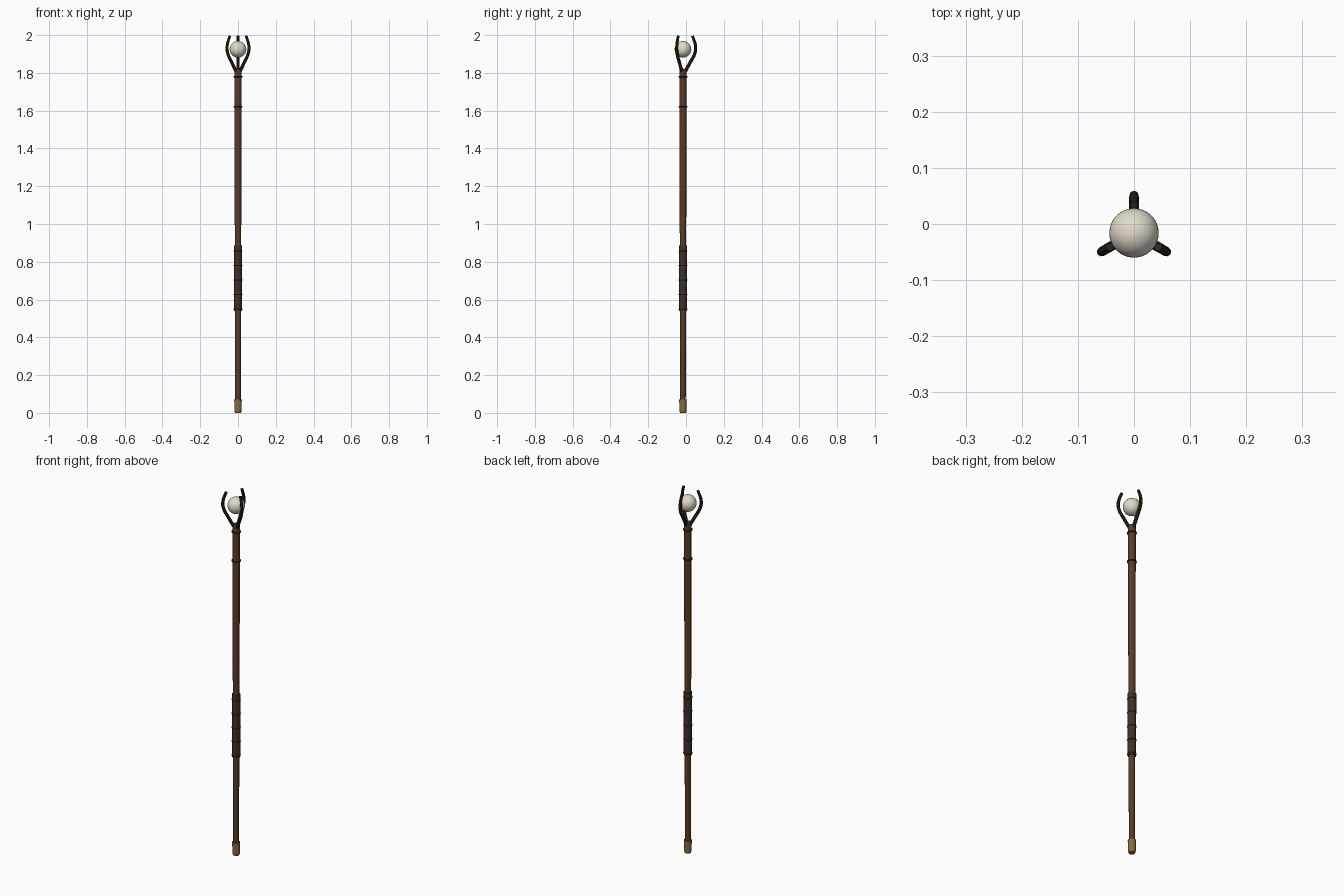
import bpy, math

if "Cube" in bpy.data.objects:
    bpy.data.objects.remove(bpy.data.objects["Cube"])

AXIS_Y = -0.016  # the staff axis sits slightly forward of the bounding centre


def material(name, rgb):
    m = bpy.data.materials.new(name)
    m.diffuse_color = (*rgb, 1)
    m.use_nodes = True
    m.node_tree.nodes["Principled BSDF"].inputs["Base Color"].default_value = m.diffuse_color
    return m


WOOD = material("wood", (0.10, 0.045, 0.02))
LEATHER = material("leather", (0.05, 0.03, 0.022))
DARK = material("dark_wood", (0.03, 0.02, 0.012))
BRASS = material("brass", (0.25, 0.15, 0.05))
PEARL = material("pearl", (0.75, 0.70, 0.60))


def finish(name, mat):
    ob = bpy.context.object
    ob.name = name
    ob.data.materials.append(mat)
    bpy.ops.object.shade_smooth_by_angle(angle=math.radians(40))
    return ob


def rod(name, z0, z1, r0, r1, mat, sides=24):
    bpy.ops.mesh.primitive_cone_add(vertices=sides, radius1=r0, radius2=r1, depth=z1 - z0,
                                    location=(0, AXIS_Y, (z0 + z1) / 2))
    return finish(name, mat)


def ring(name, z, radius, thick, mat):
    bpy.ops.mesh.primitive_torus_add(major_radius=radius, minor_radius=thick, major_segments=24,
                                     minor_segments=8, location=(0, AXIS_Y, z))
    return finish(name, mat)


# Shaft, ferrule and grip
rod("shaft", 0.02, 1.82, 0.0145, 0.0195, WOOD)
rod("ferrule_tip", 0, 0.012, 0.016, 0.019, BRASS)
rod("ferrule", 0.012, 0.07, 0.019, 0.020, BRASS)
rod("grip", 0.54, 0.885, 0.0205, 0.0215, LEATHER)

# Grip bands and collar rings
for i in range(5):
    ring(f"grip_band_{i + 1}", 0.55 + 0.0765 * i, 0.0205, 0.003, LEATHER)
for i, z in enumerate((1.62, 1.78)):
    ring(f"collar_ring_{i + 1}", z, 0.0205, 0.004, DARK)

# Orb
bpy.ops.mesh.primitive_uv_sphere_add(segments=32, ring_count=20, radius=0.044,
                                     location=(0, AXIS_Y, 1.925))
finish("orb", PEARL)

# Three curved prongs: (distance from axis, height, radius factor)
PATH = [(0.010, 1.805, 1.1), (0.038, 1.855, 1.05), (0.064, 1.908, 1.0),
        (0.066, 1.945, 0.95), (0.050, 1.996, 0.85)]
for i in range(3):
    a = math.radians(90 + 120 * i)
    cu = bpy.data.curves.new("prong", 'CURVE')
    cu.dimensions = '3D'
    cu.bevel_depth = 0.0085
    cu.bevel_resolution = 2
    cu.use_fill_caps = True
    cu.resolution_u = 6
    sp = cu.splines.new('BEZIER')
    sp.bezier_points.add(len(PATH) - 1)
    for p, (r, z, f) in zip(sp.bezier_points, PATH):
        p.co = (r * math.cos(a), AXIS_Y + r * math.sin(a), z)
        p.radius = f
        p.handle_left_type = p.handle_right_type = 'AUTO'
    ob = bpy.data.objects.new("prong", cu)
    bpy.context.collection.objects.link(ob)
    bpy.ops.object.select_all(action='DESELECT')
    ob.select_set(True)
    bpy.context.view_layer.objects.active = ob
    bpy.ops.object.convert(target='MESH')
    finish(f"prong_{i + 1}", DARK)
